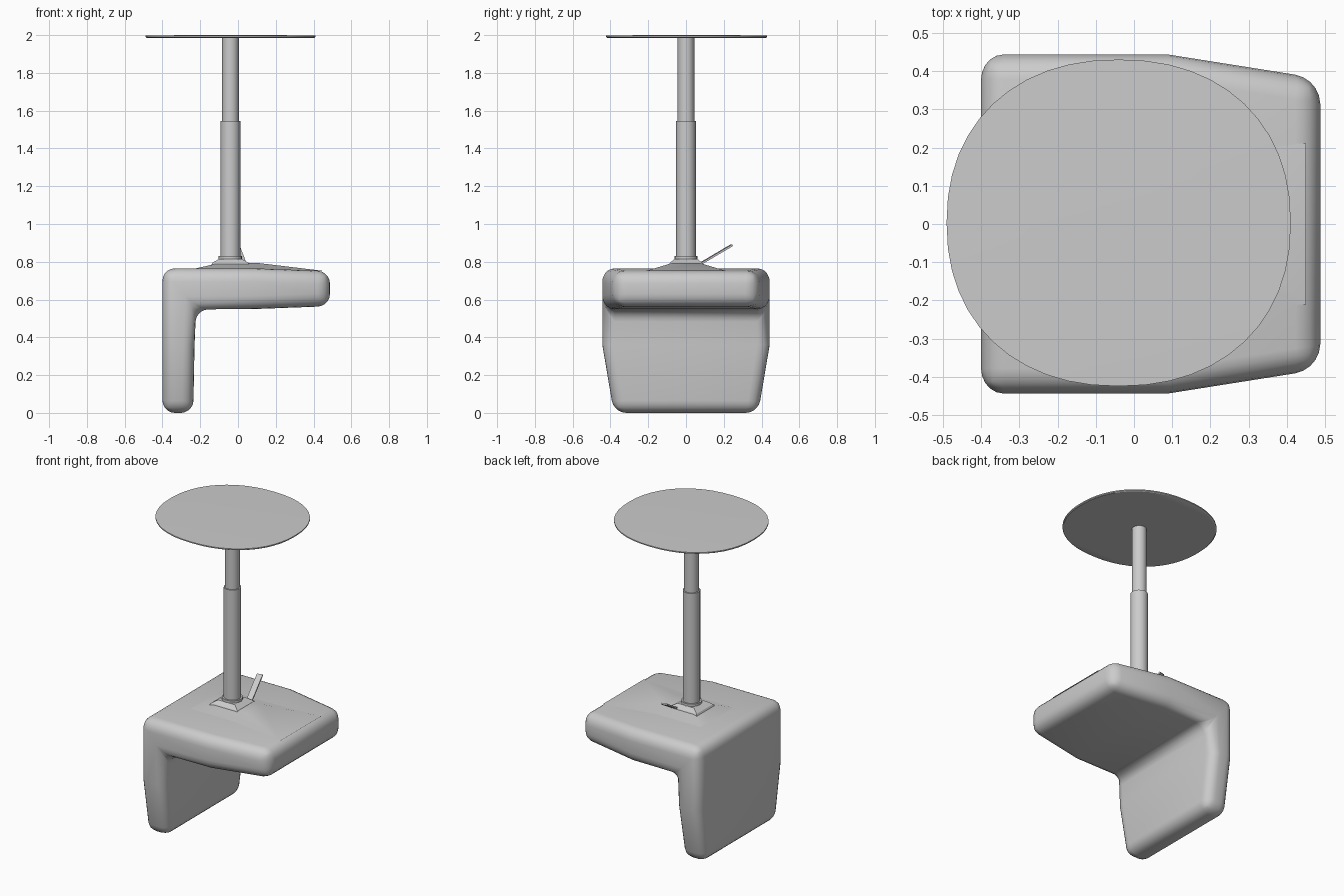
import bpy, bmesh, math
from mathutils import Vector

if "Cube" in bpy.data.objects:
    bpy.data.objects.remove(bpy.data.objects["Cube"])

grey = bpy.data.materials.new("plain grey")
grey.diffuse_color = (0.6, 0.6, 0.6, 1)
grey.use_nodes = True
grey.node_tree.nodes["Principled BSDF"].inputs["Base Color"].default_value = grey.diffuse_color


def finish(bm, name, bevel=0.0, segs=4, angle=35):
    bmesh.ops.recalc_face_normals(bm, faces=bm.faces[:])
    me = bpy.data.meshes.new(name)
    bm.to_mesh(me)
    bm.free()
    ob = bpy.data.objects.new(name, me)
    bpy.context.collection.objects.link(ob)
    me.materials.append(grey)
    bpy.context.view_layer.objects.active = ob
    ob.select_set(True)
    if bevel:
        m = ob.modifiers.new("round", 'BEVEL')
        m.width, m.segments = bevel, segs
        m.limit_method, m.angle_limit = 'ANGLE', math.radians(35)
        bpy.ops.object.modifier_apply(modifier=m.name)
    bpy.ops.object.shade_smooth_by_angle(angle=math.radians(angle))
    ob.select_set(False)
    return ob


def loft(rings, name, **kw):
    """Skin a stack of closed rings and cap both ends."""
    bm = bmesh.new()
    vs = [[bm.verts.new(p) for p in r] for r in rings]
    n = len(vs[0])
    for a, b in zip(vs, vs[1:]):
        for i in range(n):
            j = (i + 1) % n
            bm.faces.new((a[i], a[j], b[j], b[i]))
    bm.faces.new(vs[0][::-1])
    bm.faces.new(vs[-1])
    return finish(bm, name, **kw)


def rect(x0, x1, y, z):
    return [(x0, -y, z), (x1, -y, z), (x1, y, z), (x0, y, z)]


def oval(rx, ry, z, n, power=2.0, cx=-0.04, cy=0.0):
    pts = []
    for i in range(n):
        a = 2 * math.pi * i / n
        c, s = math.cos(a), math.sin(a)
        pts.append((cx + rx * math.copysign(abs(c) ** (2 / power), c),
                    cy + ry * math.copysign(abs(s) ** (2 / power), s), z))
    return pts


# Upholstered L-shaped shell: rings run from back-rest tip to seat nose
# each entry: outer (x, z), inner (x, z), half width
shell = [((-0.40, 0.005), (-0.237, 0.0), 0.382),
         ((-0.40, 0.36), (-0.23, 0.36), 0.443),
         ((-0.40, 0.765), (-0.222, 0.548), 0.443),
         ((0.09, 0.765), (0.09, 0.55), 0.443),
         ((0.487, 0.75), (0.487, 0.565), 0.38)]
shell[0] = ((-0.40, 0.0), (-0.237, 0.0), 0.382)
rings = [[(o[0], -w, o[1]), (i[0], -w, i[1]), (i[0], w, i[1]), (o[0], w, o[1])]
         for o, i, w in shell]
loft(rings, "seat_and_back_cushion", bevel=0.065, segs=5)

# Low hump and mounting plate around the column
loft([rect(-0.28, 0.45, 0.21, 0.752), rect(-0.10, 0.11, 0.075, 0.793)],
     "cushion_hump", angle=60)
loft([rect(-0.15, 0.07, 0.10, 0.765), rect(-0.135, 0.055, 0.085, 0.795),
      rect(-0.10, 0.02, 0.06, 0.815)], "mount_plate", angle=20)
loft([oval(0.062, 0.062, 0.79, 16), oval(0.062, 0.062, 0.83, 16)], "mount_collar")

# Two-stage column
loft([oval(0.052, 0.052, 0.80, 16), oval(0.052, 0.052, 1.545, 16)], "lower_column")
loft([oval(0.044, 0.044, 1.53, 16), oval(0.044, 0.044, 1.99, 16)], "upper_column")

# Thin rounded disc
loft([oval(0.445, 0.42, 1.986, 48, 2.2, cy=0.003),
      oval(0.45, 0.427, 1.990, 48, 2.2, cy=0.003),
      oval(0.45, 0.427, 1.997, 48, 2.2, cy=0.003),
      oval(0.25, 0.24, 2.0, 48, 2.2, cy=0.003)], "floor_disc", angle=30)

# Adjustment lever: flat bar rising to the rear
a, b = Vector((0.03, 0.06, 0.78)), Vector((-0.012, 0.243, 0.888))
side = Vector((0.018, 0.004, 0))
up = (b - a).cross(side).normalized() * 0.005
loft([[p - side - up, p + side - up, p + side + up, p - side + up] for p in (a, b)],
     "lever")
